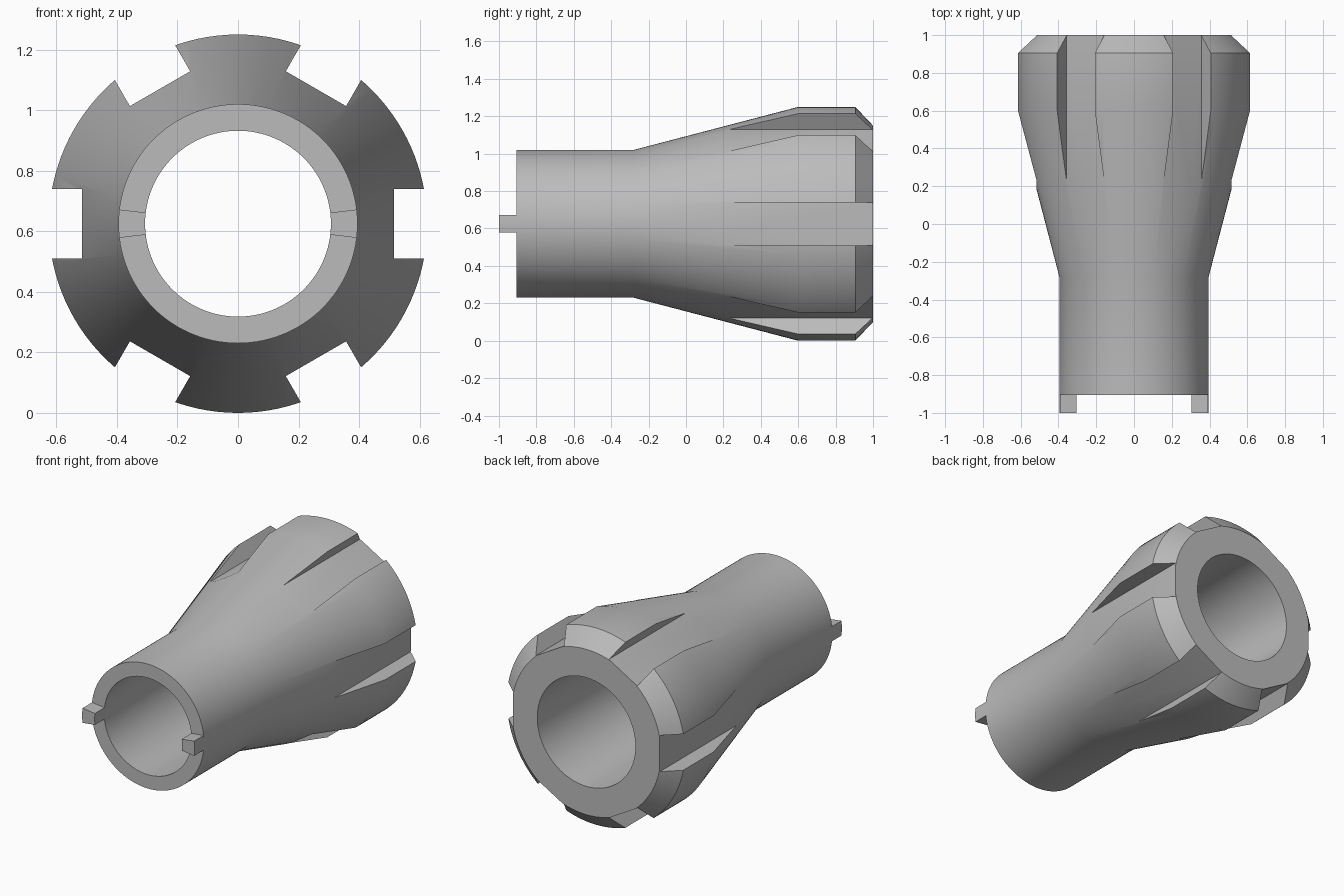
import bpy
import bmesh
from math import sin, cos, pi, radians

AXIS_Z = 0.625
SEGMENTS = 120

if "Cube" in bpy.data.objects:
    bpy.data.objects.remove(bpy.data.objects["Cube"], do_unlink=True)

grey = bpy.data.materials.new("plain grey")
colour = (0.5, 0.5, 0.5, 1)
grey.diffuse_color = colour
grey.use_nodes = True
grey.node_tree.nodes["Principled BSDF"].inputs["Base Color"].default_value = colour


def revolve(name, profile, start=0.0, sweep=2 * pi, steps=SEGMENTS):
    """Sweep a closed (radius, y) profile about the long axis."""
    closed = sweep > 6.28
    bm = bmesh.new()
    rings = []
    for i in range(steps if closed else steps + 1):
        a = start + sweep * i / steps
        rings.append([bm.verts.new((r * cos(a), y, AXIS_Z + r * sin(a))) for r, y in profile])
    n = len(profile)
    for i in range(steps):
        a, b = rings[i], rings[(i + 1) % len(rings)]
        for j in range(n):
            k = (j + 1) % n
            bm.faces.new((a[j], a[k], b[k], b[j]))
    if not closed:
        bm.faces.new(rings[0])
        bm.faces.new(rings[-1])
    bmesh.ops.recalc_face_normals(bm, faces=bm.faces)
    mesh = bpy.data.meshes.new(name)
    bm.to_mesh(mesh)
    bm.free()
    obj = bpy.data.objects.new(name, mesh)
    bpy.context.collection.objects.link(obj)
    mesh.materials.append(grey)
    return obj


def activate(obj):
    bpy.ops.object.select_all(action='DESELECT')
    obj.select_set(True)
    bpy.context.view_layer.objects.active = obj


# Hollow body: straight neck, flared cone, wide head with chamfered rear rim
body = revolve("flared_sleeve", [
    (0.307, -0.905), (0.395, -0.905), (0.395, -0.28), (0.625, 0.6),
    (0.625, 0.905), (0.525, 1.0), (0.345, 1.0)])

# Six flat-bottomed slots around the head
for i in range(6):
    a = i * pi / 3
    r = 0.515 + 0.2
    bpy.ops.mesh.primitive_cube_add(
        size=1, location=(r * cos(a), 0.65, AXIS_Z + r * sin(a)), rotation=(0, -a, 0))
    cutter = bpy.context.object
    cutter.name = "slot_cutter"
    cutter.scale = (0.4, 1.2, 0.23)
    cutter.hide_render = True
    activate(body)
    cut = body.modifiers.new("slot", 'BOOLEAN')
    cut.operation = 'DIFFERENCE'
    cut.solver = 'EXACT'
    cut.object = cutter
    bpy.ops.object.modifier_apply(modifier=cut.name)
    bpy.data.objects.remove(cutter, do_unlink=True)

# Two drive tabs on the front end
half = radians(6.8)
tabs = [revolve(name, [(0.307, -1.0), (0.395, -1.0), (0.395, -0.9), (0.307, -0.9)],
                centre - half, 2 * half, 4)
        for name, centre in (("left_tab", 0), ("right_tab", pi))]

for obj in [body] + tabs:
    activate(obj)
    bpy.ops.object.shade_smooth_by_angle(angle=radians(30))
